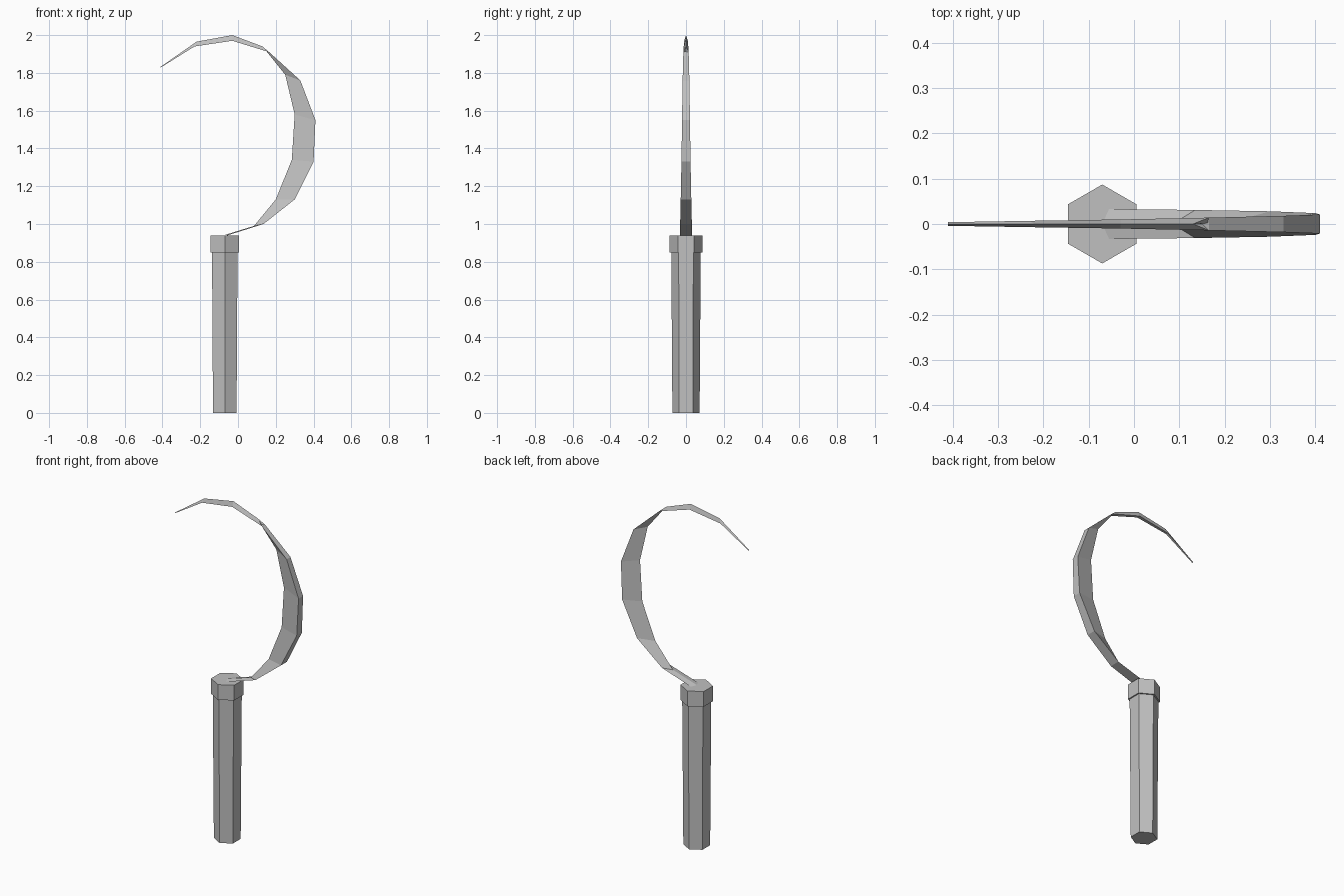
import bpy
import bmesh

cube = bpy.data.objects.get("Cube")
if cube:
    bpy.data.objects.remove(cube, do_unlink=True)

GREY = (0.53, 0.53, 0.53, 1.0)
mat = bpy.data.materials.new("plain grey")
mat.use_nodes = True
mat.diffuse_color = GREY
mat.node_tree.nodes["Principled BSDF"].inputs["Base Color"].default_value = GREY

AXIS_X = -0.07  # handle centre line


def add_object(name, bm):
    mesh = bpy.data.meshes.new(name)
    bm.to_mesh(mesh)
    bm.free()
    mesh.materials.append(mat)
    obj = bpy.data.objects.new(name, mesh)
    bpy.context.collection.objects.link(obj)
    return obj


def hex_prism(name, z0, z1, r0, r1):
    """Six-sided tapered post with corners pointing to the front and back."""
    bm = bmesh.new()
    bmesh.ops.create_cone(bm, cap_ends=True, segments=6,
                          radius1=r0, radius2=r1, depth=z1 - z0)
    # Put a corner on the y axis whatever the starting angle
    if max(v.co.y for v in bm.verts) < max(v.co.x for v in bm.verts):
        for v in bm.verts:
            v.co.x, v.co.y = -v.co.y, v.co.x
    bmesh.ops.translate(bm, verts=bm.verts, vec=(AXIS_X, 0, (z0 + z1) / 2))
    return add_object(name, bm)


# Handle and collar
hex_prism("handle", 0.0, 0.86, 0.072, 0.078)
hex_prism("collar", 0.85, 0.94, 0.087, 0.087)

# Blade stations: flat spine (x, z), sharp edge (x, z), half thickness
STATIONS = [
    ((-0.055, 0.94), (-0.07, 0.942), 0.033),
    ((0.135, 1.00), (0.085, 0.99), 0.031),
    ((0.30, 1.13), (0.20, 1.13), 0.028),
    ((0.40, 1.33), (0.285, 1.34), 0.024),
    ((0.41, 1.55), (0.30, 1.58), 0.021),
    ((0.33, 1.76), (0.25, 1.79), 0.018),
    ((0.165, 1.91), (0.13, 1.94), 0.014),
    ((-0.03, 1.97), (-0.03, 2.00), 0.010),
    ((-0.23, 1.94), (-0.22, 1.965), 0.007),
    ((-0.41, 1.828), (-0.41, 1.832), 0.004),
]
TWIST = 6  # from this station on, the sharp edge lies on the outside

bm = bmesh.new()
rings = []
for (sx, sz), (ex, ez), w in STATIONS:
    rings.append([bm.verts.new(p) for p in
                  ((sx, -w, sz), (sx, w, sz), (ex, 0, ez))])
for i, (low, high) in enumerate(zip(rings, rings[1:])):
    for k in range(3):
        n = (k + 1) % 3
        quad = [low[k], low[n], high[n], high[k]]
        bm.faces.new(quad[::-1] if i >= TWIST else quad)
bm.faces.new(rings[0][::-1])
bm.faces.new(rings[-1][::-1])
add_object("blade", bm)
